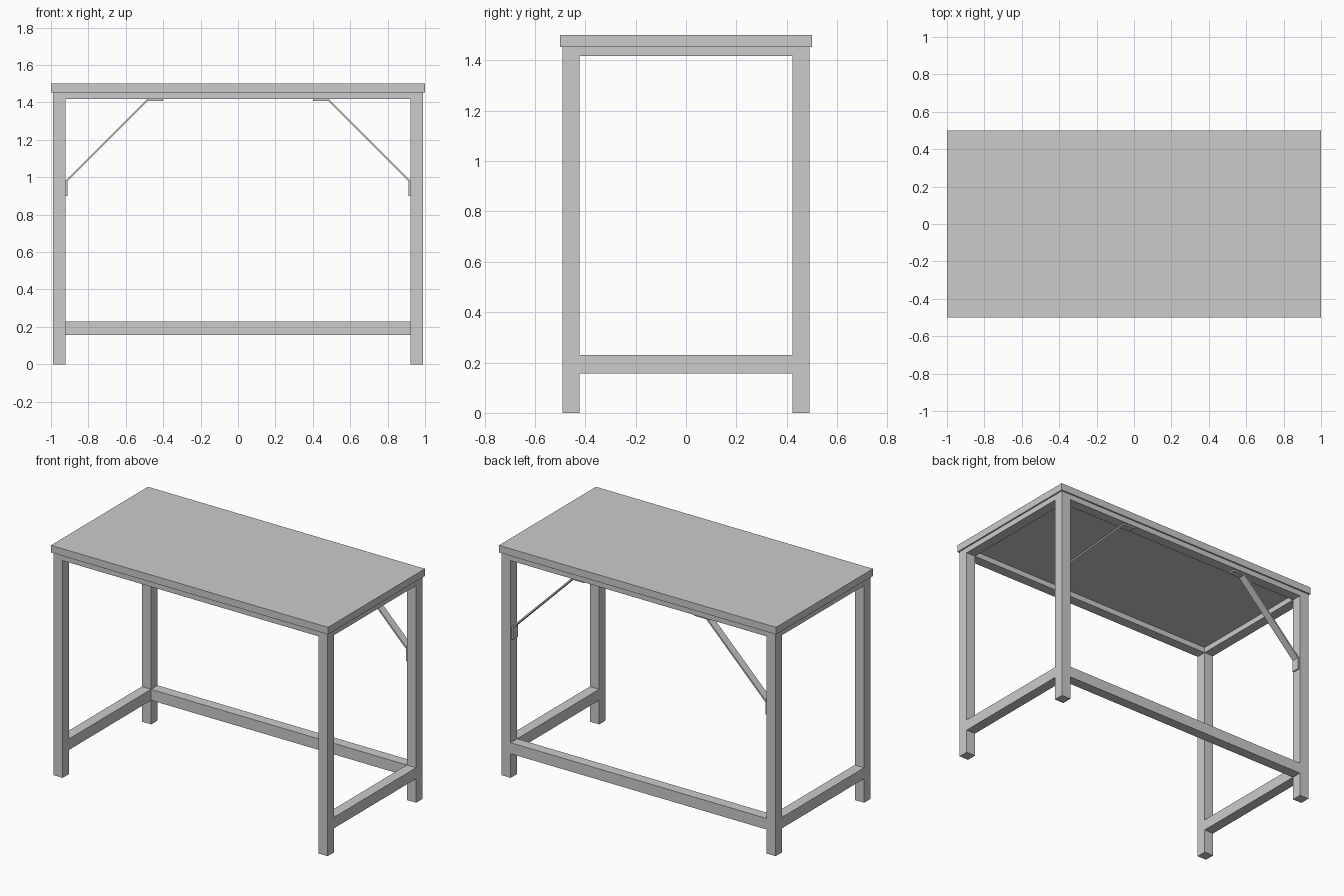
import bpy

if "Cube" in bpy.data.objects:
    bpy.data.objects.remove(bpy.data.objects["Cube"])

LEG = 0.0675            # square tube width
OX, OY = 0.99, 0.49     # outer faces of the frame
IX, IY = OX - LEG, OY - LEG
TOP_Z = 1.453           # underside of the tabletop
RAIL_Z = 1.417          # underside of the top rails


def make(name, verts, faces):
    mesh = bpy.data.meshes.new(name)
    mesh.from_pydata(verts, [], faces)
    obj = bpy.data.objects.new(name, mesh)
    bpy.context.collection.objects.link(obj)
    return obj


def box(name, x, y, z):
    """Box from (min, max) ranges on each axis."""
    verts = [(a, b, c) for a in sorted(x) for b in sorted(y) for c in sorted(z)]
    faces = [(0, 1, 3, 2), (4, 6, 7, 5), (0, 4, 5, 1),
             (2, 3, 7, 6), (0, 2, 6, 4), (1, 5, 7, 3)]
    return make(name, verts, faces)


def brace(name, side):
    """Bent flat bar running from the back leg to the back top rail."""
    outer = [(0.40, RAIL_Z), (0.487, RAIL_Z), (IX, 0.9815), (IX, 0.90)]
    inner = [(0.40, 1.407), (0.483, 1.407), (0.9125, 0.9775), (0.9125, 0.90)]
    mid, half = (OY + IY) / 2, 0.025
    verts = [(side * px, y, pz) for y in (mid - half, mid + half)
             for px, pz in outer + inner]
    faces = [(0, 4, 12, 8), (3, 11, 15, 7)]
    for i in range(3):
        o, n = i, i + 4
        faces += [(o, o + 1, n + 1, n), (o + 8, n + 8, n + 9, o + 9),
                  (o, o + 8, o + 9, o + 1), (n, n + 1, n + 9, n + 8)]
    if side < 0:
        faces = [f[::-1] for f in faces]
    return make(name, verts, faces)


# Tabletop
box("tabletop", (-1, 1), (-0.5, 0.5), (TOP_Z, 1.5))

for sx, side in ((-1, "left"), (1, "right")):
    x = (sx * IX, sx * OX)
    # Legs
    for sy, end in ((-1, "front"), (1, "back")):
        box(f"{end}_{side}_leg", x, (sy * IY, sy * OY), (0, TOP_Z))
    # Side rails and low side stretchers
    box(f"{side}_top_rail", x, (-IY, IY), (RAIL_Z, TOP_Z))
    box(f"{side}_stretcher", x, (-IY, IY), (0.157, 0.229))
    # Corner braces at the back
    brace(f"{side}_brace", sx)

# Long rails under the top, and the low back stretcher
for sy, end in ((-1, "front"), (1, "back")):
    box(f"{end}_top_rail", (-IX, IX), (sy * IY, sy * OY), (RAIL_Z, TOP_Z))
box("back_stretcher", (-IX, IX), (IY, OY), (0.157, 0.229))
